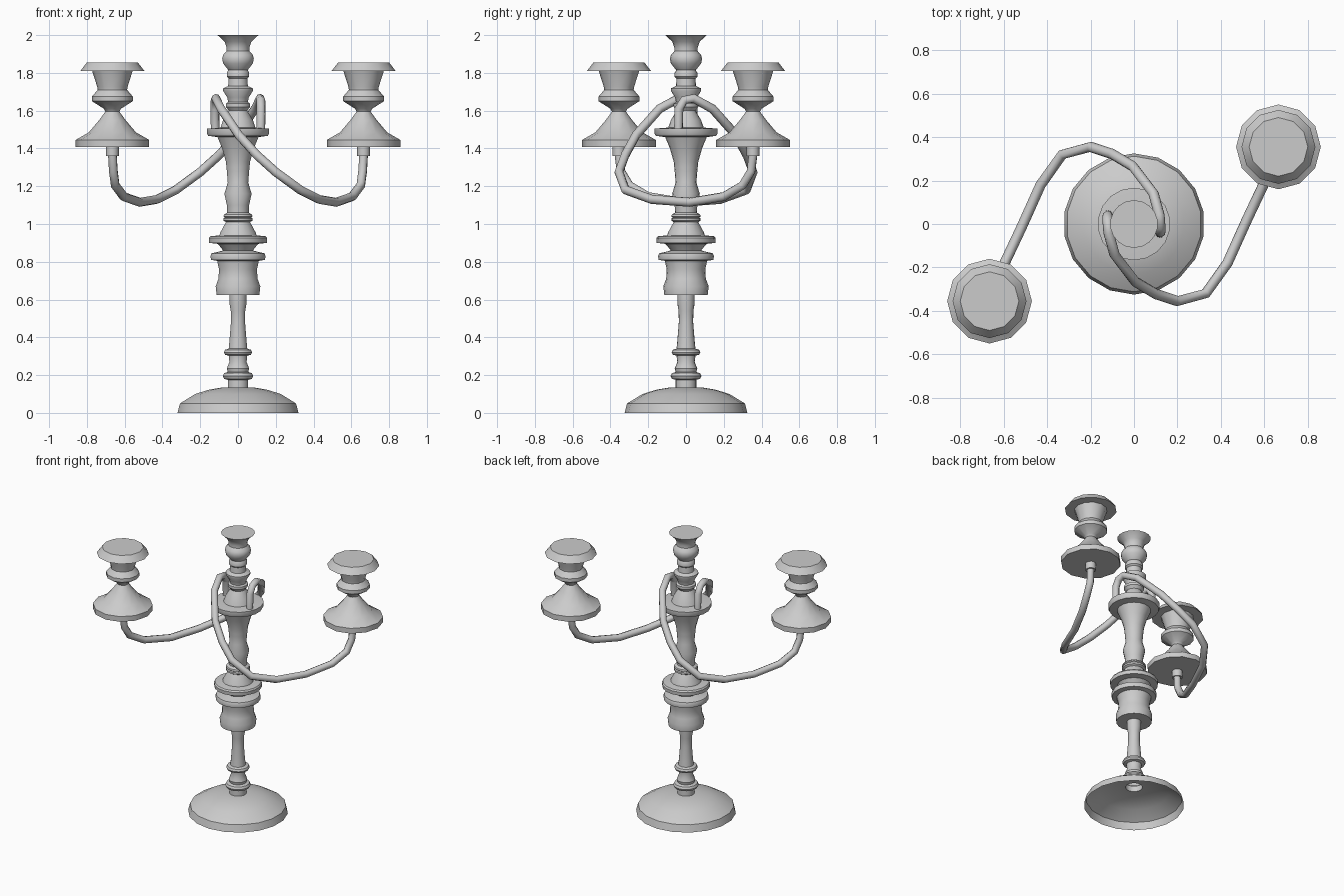
import bpy, bmesh
from math import pi, sin, cos, radians


def finish(obj, angle):
    bpy.ops.object.select_all(action='DESELECT')
    obj.select_set(True)
    bpy.context.view_layer.objects.active = obj
    bpy.ops.object.shade_smooth_by_angle(angle=radians(angle))


def lathe(name, profile, sides, loc=(0, 0), cap_bottom=False, cap_top=True):
    """Turn an (r, z) profile around a vertical axis."""
    bm = bmesh.new()
    rings = [[bm.verts.new((r * cos(pi / 2 + 2 * pi * i / sides),
                            r * sin(pi / 2 + 2 * pi * i / sides), z))
              for i in range(sides)] for r, z in profile]
    for a, b in zip(rings, rings[1:]):
        for i in range(sides):
            j = (i + 1) % sides
            bm.faces.new((a[i], a[j], b[j], b[i]))
    if cap_bottom:
        bm.faces.new(rings[0][::-1])
    if cap_top:
        bm.faces.new(rings[-1])
    mesh = bpy.data.meshes.new(name)
    bm.to_mesh(mesh)
    bm.free()
    obj = bpy.data.objects.new(name, mesh)
    obj.location = (loc[0], loc[1], 0)
    bpy.context.collection.objects.link(obj)
    finish(obj, 35)
    return obj


def tube(name, points, radius):
    """Round tube along a path."""
    cu = bpy.data.curves.new(name, 'CURVE')
    cu.dimensions = '3D'
    cu.bevel_depth = radius
    cu.bevel_resolution = 2
    cu.use_fill_caps = True
    sp = cu.splines.new('POLY')
    sp.points.add(len(points) - 1)
    for p, co in zip(sp.points, points):
        p.co = (*co, 1)
    obj = bpy.data.objects.new(name, cu)
    bpy.context.collection.objects.link(obj)
    bpy.ops.object.select_all(action='DESELECT')
    obj.select_set(True)
    bpy.context.view_layer.objects.active = obj
    bpy.ops.object.convert(target='MESH')
    obj = bpy.context.view_layer.objects.active
    finish(obj, 50)
    return obj


# Hollow domed foot, open underneath
lathe("base_dome", [(.325, 0), (.312, .05), (.23, .1), (.16, .122), (.09, .134), (.055, .135)],
      18, cap_top=False)

# Slim lower stem with two rings
lathe("lower_stem", [
    (.055, .135), (.055, .175), (.075, .18), (.082, .195), (.075, .21), (.055, .216),
    (.06, .235), (.046, .27), (.05, .303), (.07, .308), (.076, .32), (.07, .334),
    (.05, .34), (.046, .38), (.038, .48), (.039, .54), (.046, .58), (.046, .625)],
    18, cap_top=False)

# Cup, collars, baluster and arm plate
lathe("middle_column", [
    (.045, .625), (.115, .625), (.12, .67), (.105, .71), (.102, .76), (.112, .805),
    (.145, .81), (.148, .83), (.142, .845), (.11, .852), (.08, .86), (.1, .885),
    (.11, .895), (.155, .9), (.157, .925), (.15, .935), (.1, .94), (.095, .955),
    (.065, 1.01), (.078, 1.018), (.078, 1.03), (.07, 1.034), (.078, 1.04), (.075, 1.05),
    (.058, 1.06), (.06, 1.1), (.073, 1.16), (.055, 1.22), (.06, 1.28), (.062, 1.3),
    (.065, 1.33), (.085, 1.4), (.11, 1.46), (.16, 1.467), (.167, 1.48), (.167, 1.505),
    (.1, 1.51)], 18, cap_top=True)

# Upper finial holding the central candle
lathe("centre_candle_holder", [
    (.095, 1.508), (.08, 1.55), (.05, 1.6), (.065, 1.62), (.065, 1.638), (.053, 1.645),
    (.058, 1.67), (.08, 1.705), (.08, 1.718), (.053, 1.73), (.05, 1.77), (.06, 1.78),
    (.06, 1.8), (.052, 1.815), (.08, 1.85), (.085, 1.875), (.08, 1.895), (.062, 1.915),
    (.062, 1.935), (.072, 1.965), (.11, 2.0)], 18)

# Side candle holder: drip plate, bulb, cup and flared rim
HOLDER = [(.195, 1.408), (.195, 1.445), (.125, 1.485), (.07, 1.55), (.037, 1.595),
          (.045, 1.61), (.108, 1.65), (.108, 1.675), (.078, 1.71), (.08, 1.725),
          (.107, 1.81), (.17, 1.81), (.135, 1.855)]

# Twisting arm path, from the plate out to the side holder
ARM = [(-.12, .04, 1.48), (-.122, .037, 1.61), (-.121, .01, 1.655), (-.117, -.04, 1.665),
       (-.09, -.14, 1.61), (.005, -.265, 1.47), (.1, -.322, 1.365), (.2, -.355, 1.275),
       (.33, -.32, 1.18), (.43, -.18, 1.13), (.52, .02, 1.115), (.605, .2, 1.145),
       (.65, .3, 1.205), (.66, .345, 1.28), (.665, .355, 1.37)]

for side, s in (("right", 1), ("left", -1)):
    spot = (s * .665, s * .355)
    tube(side + "_arm", [(s * x, s * y, z) for x, y, z in ARM], .024)
    lathe(side + "_peg", [(.034, 1.36), (.034, 1.41)], 12, spot, cap_bottom=True)
    lathe(side + "_candle_holder", HOLDER, 12, spot, cap_bottom=True)
